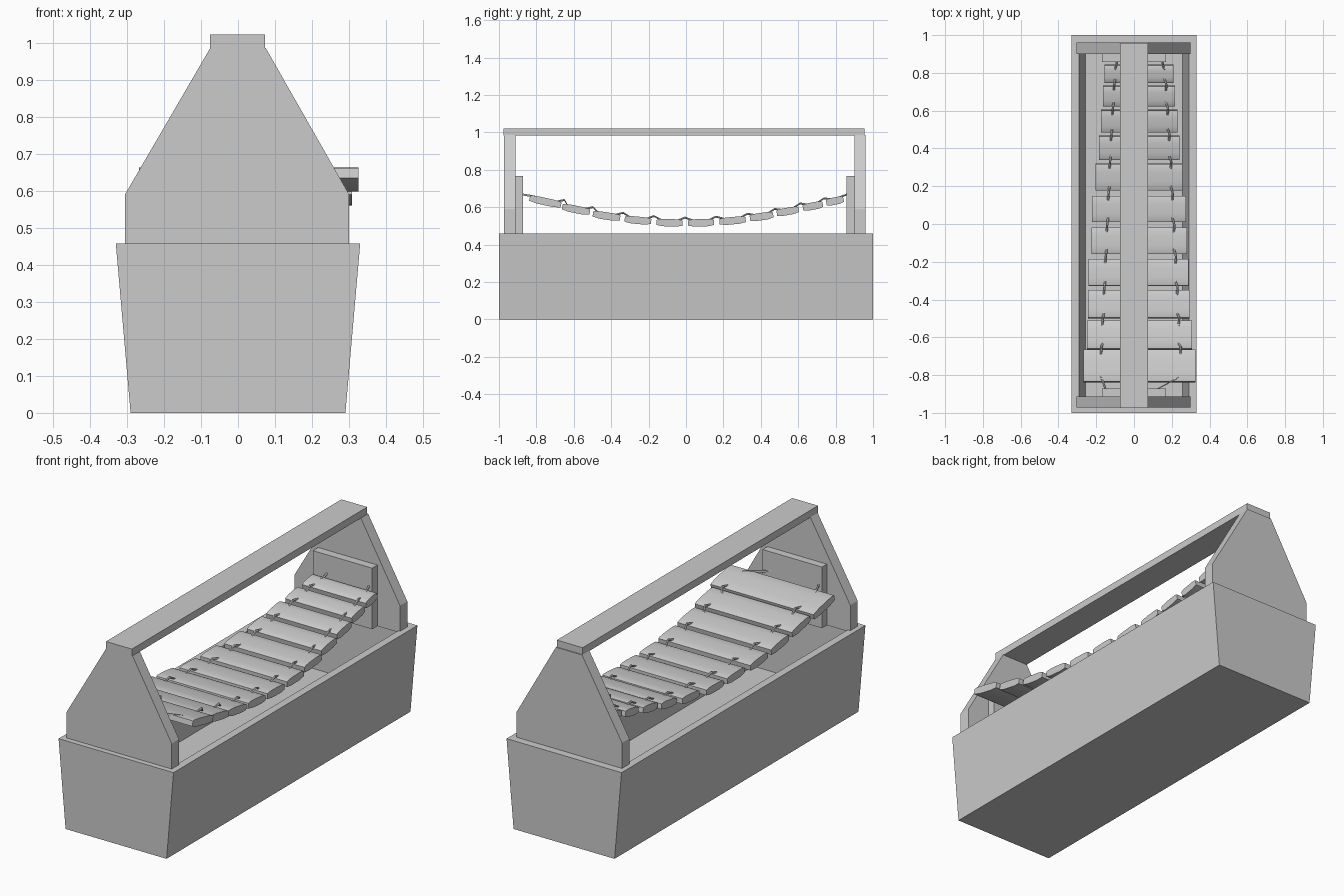
import bpy, bmesh, math
from mathutils import Vector

if "Cube" in bpy.data.objects:
    bpy.data.objects.remove(bpy.data.objects["Cube"])

grey = bpy.data.materials.new("plain grey")
grey.diffuse_color = (0.6, 0.6, 0.6, 1)
grey.use_nodes = True
grey.node_tree.nodes["Principled BSDF"].inputs["Base Color"].default_value = grey.diffuse_color


def make(name, bm, smooth=False):
    bmesh.ops.recalc_face_normals(bm, faces=bm.faces[:])
    me = bpy.data.meshes.new(name)
    bm.to_mesh(me)
    bm.free()
    me.materials.append(grey)
    ob = bpy.data.objects.new(name, me)
    bpy.context.collection.objects.link(ob)
    if smooth:
        bpy.ops.object.select_all(action='DESELECT')
        ob.select_set(True)
        bpy.context.view_layer.objects.active = ob
        bpy.ops.object.shade_smooth_by_angle(angle=math.radians(35))
    return ob


def prism(bm, ring_a, ring_b):
    a = [bm.verts.new(p) for p in ring_a]
    b = [bm.verts.new(p) for p in ring_b]
    n = len(a)
    bm.faces.new(a)
    bm.faces.new(b[::-1])
    for i in range(n):
        bm.faces.new((a[i], b[i], b[(i + 1) % n], a[(i + 1) % n]))


def box(name, x0, x1, y0, y1, z0, z1):
    bm = bmesh.new()
    ring = [(x0, y0), (x1, y0), (x1, y1), (x0, y1)]
    prism(bm, [(x, y, z0) for x, y in ring], [(x, y, z1) for x, y in ring])
    return make(name, bm)


# Open trough: tapered sides, hollow inside
bm = bmesh.new()
levels = [(0.29, 1.0, 0.0), (0.33, 1.0, 0.458), (0.29, 0.92, 0.458), (0.258, 0.92, 0.12)]
rings = [[bm.verts.new((sx * x, sy * y, z)) for sx, sy in ((-1, -1), (1, -1), (1, 1), (-1, 1))]
         for x, y, z in levels]
bm.faces.new(rings[0][::-1])
bm.faces.new(rings[-1])
for a, b in zip(rings, rings[1:]):
    for i in range(4):
        j = (i + 1) % 4
        bm.faces.new((a[i], a[j], b[j], b[i]))
make("trough", bm)

# Tapered end boards and the small bar-holding blocks inside them
outline = [(-0.305, 0.45), (0.30, 0.45), (0.30, 0.59), (0.075, 0.985), (-0.075, 0.985), (-0.305, 0.59)]
for tag, y0, y1 in (("front", -0.972, -0.912), ("back", 0.90, 0.96)):
    bm = bmesh.new()
    prism(bm, [(x, y0, z) for x, z in outline], [(x, y1, z) for x, z in outline])
    make(tag + "_end_board", bm)
box("front_block", -0.17, 0.17, -0.913, -0.872, 0.45, 0.767)
box("back_block", -0.17, 0.17, 0.857, 0.901, 0.45, 0.767)

# Carrying handle across the top
box("handle", -0.075, 0.073, -0.975, 0.955, 0.983, 1.021)

# Sounding bars: centre y, centre z, width, left x, right x
bars = [(-0.752, 0.630, 0.172, -0.267, 0.325), (-0.588, 0.588, 0.150, -0.25, 0.308),
        (-0.425, 0.553, 0.147, -0.243, 0.295), (-0.257, 0.530, 0.142, -0.24, 0.288),
        (-0.088, 0.517, 0.140, -0.225, 0.28), (0.080, 0.517, 0.138, -0.222, 0.274),
        (0.249, 0.528, 0.141, -0.203, 0.257), (0.404, 0.550, 0.126, -0.186, 0.24),
        (0.544, 0.578, 0.119, -0.176, 0.229), (0.678, 0.606, 0.108, -0.165, 0.217),
        (0.796, 0.633, 0.094, -0.155, 0.21)]
left = [(-0.15, -0.875, 0.668)]
right = [(0.12, -0.875, 0.668)]
for i, (y, z, w, xl, xr) in enumerate(bars):
    a, b = bars[max(i - 1, 0)], bars[min(i + 1, len(bars) - 1)]
    d = Vector((0, b[0] - a[0], (b[1] - a[1]) * 0.85)).normalized()
    n = Vector((0, -d.z, d.y))
    c = Vector((0, y, z))
    h = w / 2
    sec = [(-h, -0.014), (-h, 0.013), (-h * 0.85, 0.017), (-h * 0.4, 0.0195), (h * 0.4, 0.0195),
           (h * 0.85, 0.017), (h, 0.013), (h, -0.014), (h * 0.5, -0.02), (-h * 0.5, -0.02)]
    pts = [c + d * u + n * v for u, v in sec]
    bm = bmesh.new()
    prism(bm, [p + Vector((xl, 0, 0)) for p in pts], [p + Vector((xr, 0, 0)) for p in pts])
    make("bar_%02d" % (i + 1), bm, True)
    # cord dives into each bar and comes up over the gaps
    f = i / (len(bars) - 1)
    for u, v in ((-h + 0.025, 0.014), (0, 0), (h - 0.025, 0.014),):
        p = c + d * u + n * v
        left.append((-0.175 + 0.075 * f, p.y, p.z))
        right.append((0.245 - 0.085 * f, p.y, p.z))
    if i < len(bars) - 1:
        p = c + d * (h + 0.012) + n * 0.030
        left.append((-0.172 + 0.075 * f, p.y, p.z))
        right.append((0.248 - 0.085 * f, p.y, p.z))
left.append((-0.09, 0.86, 0.668))
right.append((0.15, 0.86, 0.668))

# Cords holding the bars
for name, pts in (("left_cord", left), ("right_cord", right)):
    bm = bmesh.new()
    prev = None
    for p in pts:
        ring = [bm.verts.new((p[0] + 0.006 * math.cos(k * math.pi / 3), p[1],
                              p[2] + 0.006 * math.sin(k * math.pi / 3))) for k in range(6)]
        if prev:
            for k in range(6):
                bm.faces.new((prev[k], prev[(k + 1) % 6], ring[(k + 1) % 6], ring[k]))
        else:
            bm.faces.new(ring)
        prev = ring
    bm.faces.new(prev[::-1])
    make(name, bm, True)
